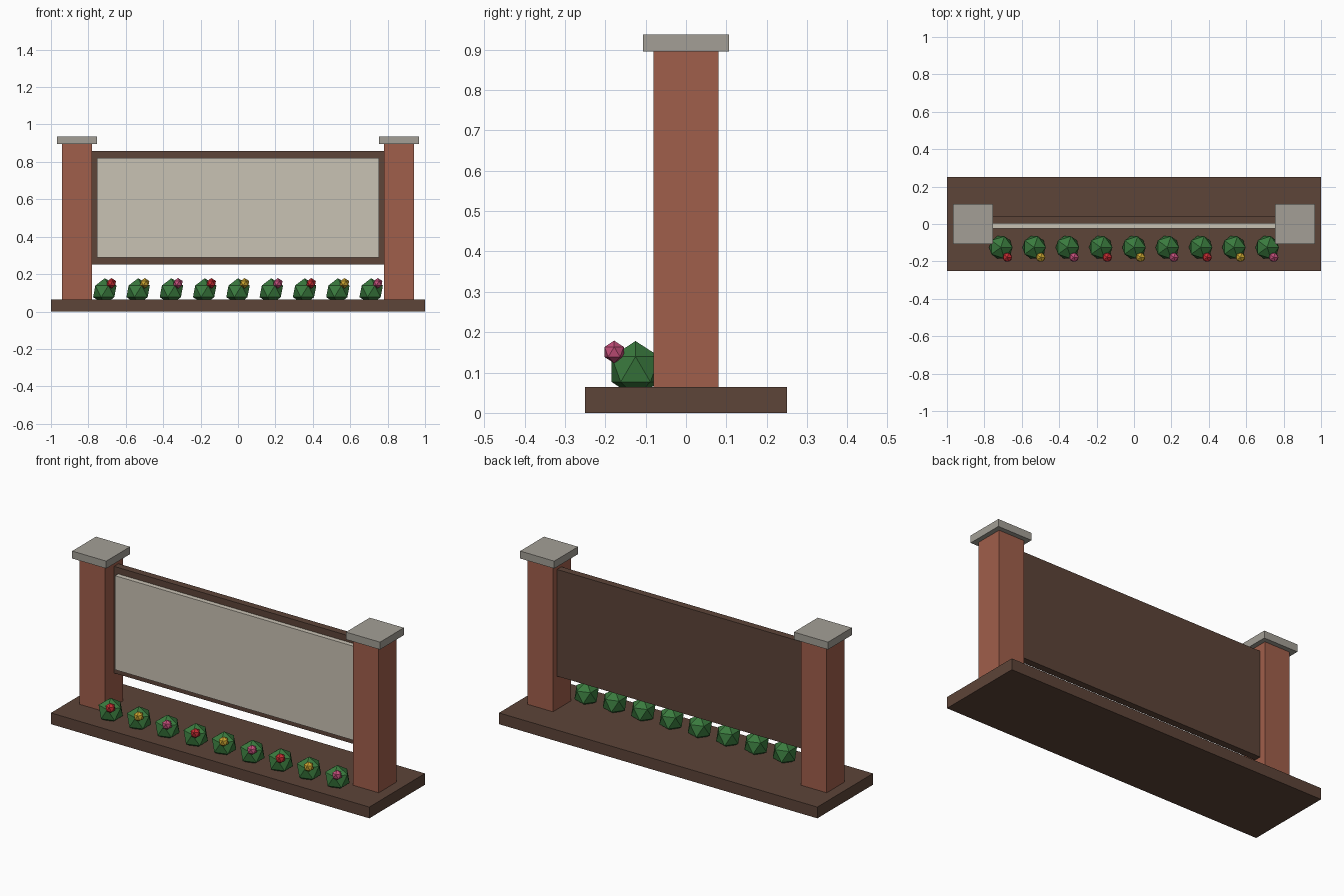
import bpy

cube = bpy.data.objects.get("Cube")
if cube:
    bpy.data.objects.remove(cube, do_unlink=True)


def material(name, rgb):
    mat = bpy.data.materials.new(name)
    mat.use_nodes = True
    mat.diffuse_color = (*rgb, 1)
    mat.node_tree.nodes["Principled BSDF"].inputs["Base Color"].default_value = (*rgb, 1)
    return mat


brown = material("dark_brown", (0.109, 0.058, 0.040))
brick = material("brick_red", (0.352, 0.114, 0.070))
stone = material("cap_grey", (0.366, 0.347, 0.305))
cream = material("panel_cream", (0.584, 0.539, 0.456))
green = material("leaf_green", (0.042, 0.195, 0.048))
petals = [material("petal_red", (0.56, 0.025, 0.032)),
          material("petal_yellow", (0.60, 0.376, 0.030)),
          material("petal_pink", (0.56, 0.080, 0.200))]


def box(name, low, high, mat):
    """Axis-aligned box between two corners."""
    centre = [(a + b) / 2 for a, b in zip(low, high)]
    bpy.ops.mesh.primitive_cube_add(size=1, location=centre)
    obj = bpy.context.object
    obj.name = name
    obj.scale = [b - a for a, b in zip(low, high)]
    bpy.ops.object.transform_apply(location=False, rotation=False, scale=True)
    obj.data.materials.append(mat)


def ball(name, radius, location, mat):
    """Faceted twenty-sided ball."""
    bpy.ops.mesh.primitive_ico_sphere_add(subdivisions=1, radius=radius, location=location)
    obj = bpy.context.object
    obj.name = name
    obj.data.materials.append(mat)


# Planting bed
base_top = 0.064
box("base", (-1, -0.25, 0), (1, 0.25, base_top), brown)

# Brick posts with stone caps
for side, x in (("left", 0.86), ("right", -0.86)):
    box(side + "_post", (x - 0.08, -0.08, 0.02), (x + 0.08, 0.08, 0.896), brick)
    box(side + "_cap", (x - 0.107, -0.107, 0.895), (x + 0.107, 0.107, 0.937), stone)

# Sign board and the raised panel on its front
box("backing_board", (-0.785, 0.003, 0.252), (0.785, 0.043, 0.858), brown)
box("front_panel", (-0.755, -0.024, 0.288), (0.755, 0.010, 0.822), cream)

# Row of bushes, each with one bloom
bush_r = 0.07
for i in range(9):
    x = (i - 4) * 0.178
    ball(f"bush_{i + 1}", bush_r, (x, -0.125, 0.108), green)
    ball(f"flower_{i + 1}", bush_r * 0.4, (x + bush_r / 2, -0.178, 0.151), petals[i % 3])
